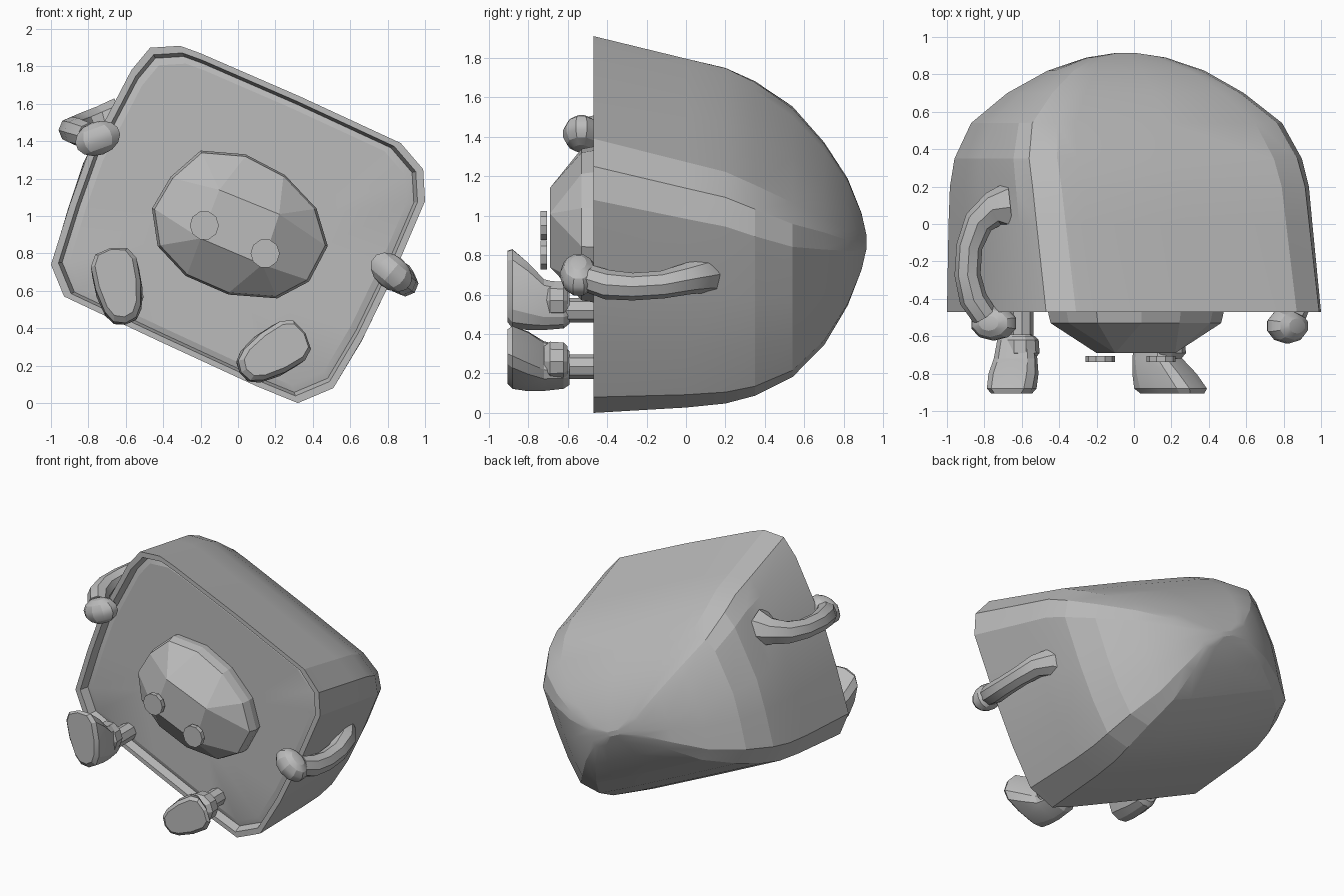
import bpy
import bmesh
import math
from mathutils import Vector

cube = bpy.data.objects.get("Cube")
if cube:
    bpy.data.objects.remove(cube, do_unlink=True)

grey = bpy.data.materials.new("plain grey")
grey.use_nodes = True
grey.diffuse_color = (0.5, 0.5, 0.5, 1)
grey.node_tree.nodes["Principled BSDF"].inputs["Base Color"].default_value = (0.5, 0.5, 0.5, 1)


def loft(name, rings):
    """Skin a list of equal rings, cap both ends and merge repeated points."""
    bm = bmesh.new()
    rows = [[bm.verts.new(p) for p in ring] for ring in rings]
    n = len(rows[0])
    for a, b in zip(rows, rows[1:]):
        for i in range(n):
            j = (i + 1) % n
            bm.faces.new((a[i], a[j], b[j], b[i]))
    bm.faces.new(rows[0])
    bm.faces.new(rows[-1])
    bmesh.ops.remove_doubles(bm, verts=bm.verts, dist=0.0005)
    bmesh.ops.recalc_face_normals(bm, faces=bm.faces)
    mesh = bpy.data.meshes.new(name)
    bm.to_mesh(mesh)
    bm.free()
    mesh.materials.append(grey)
    obj = bpy.data.objects.new(name, mesh)
    bpy.context.collection.objects.link(obj)
    return obj


def smooth(obj, angle):
    bpy.ops.object.select_all(action="DESELECT")
    obj.select_set(True)
    bpy.context.view_layer.objects.active = obj
    bpy.ops.object.shade_smooth_by_angle(angle=math.radians(angle))


def tube(name, path, radii, sides=8):
    """Tube of varying radius through points."""
    pts = [Vector(p) for p in path]
    rings = []
    for i, p in enumerate(pts):
        t = (pts[min(i + 1, len(pts) - 1)] - pts[max(i - 1, 0)]).normalized()
        side = t.cross(Vector((0, 0, 1))).normalized()
        up = side.cross(t)
        rings.append([p + (side * math.cos(a) + up * math.sin(a)) * radii[i]
                      for a in (math.tau * k / sides for k in range(sides))])
    return loft(name, rings)


# Body: leaning rounded-square dome; width and height shrink along its own tilted axes
outline = [(-0.47, 1.9), (-0.31, 1.91), (-0.2, 1.87), (0.33, 1.64), (0.87, 1.39), (0.99, 1.25),
           (1.0, 1.08), (0.82, 0.66), (0.67, 0.35), (0.51, 0.08), (0.32, 0.0), (0.1, 0.09),
           (-0.42, 0.33), (-0.93, 0.57), (-1.0, 0.74), (-0.9, 1.06), (-0.8, 1.34), (-0.57, 1.78)]
middle = Vector((0, 0.96))
wide = Vector((0.9, -0.43)).normalized()
tall = Vector((0.43, 0.9)).normalized()
LOW, HIGH = -0.68, 0.66


def body_ring(y, width, low, high):
    """Front outline at depth y with its sides narrowed and its floor and roof moved."""
    ring = []
    for p in outline:
        d = Vector(p) - middle
        v = low + (d.dot(tall) - LOW) * (high - low) / (HIGH - LOW)
        q = middle + wide * d.dot(wide) * width + tall * v
        ring.append((q.x, y, q.y))
    return ring


sections = [  # depth, width, floor, roof
    (0.915, 0.06, -0.12, -0.09), (0.89, 0.25, -0.17, -0.04), (0.82, 0.47, -0.29, 0.07),
    (0.7, 0.69, -0.43, 0.19), (0.54, 0.9, -0.53, 0.31), (0.35, 0.985, -0.6, 0.42),
    (0.2, 1, -0.635, 0.49), (0, 1, -0.655, 0.54), (-0.47, 1, LOW, HIGH)]
front = [(-0.47, 0.96), (-0.41, 0.94), (-0.42, 0.9), (-0.42, 0.5)]  # lip and shallow hollow
sections += [(y, s, LOW * s, HIGH * s) for y, s in front]
smooth(loft("body", [body_ring(*s) for s in sections]), 14)

# Snout: twelve-sided boss whose facets run to a four-cornered flat front
snout_outline = [(-0.2, 1.35), (0.04, 1.33), (0.25, 1.22), (0.42, 1.04), (0.48, 0.84), (0.38, 0.65),
                 (0.21, 0.56), (-0.05, 0.58), (-0.28, 0.68), (-0.43, 0.84), (-0.46, 1.04), (-0.36, 1.21)]
cx, cz = 0.01, 0.95
rings = [[(cx + (x - cx) * s, y, cz + (z - cz) * s) for x, z in snout_outline]
         for y, s in ((-0.4, 0.98), (-0.47, 1), (-0.53, 0.97))]
top_left, top_right, low_right, low_left = (-0.1, 1.14), (0.22, 1.01), (0.13, 0.74), (-0.2, 0.88)
corners = [top_left] * 2 + [top_right] * 3 + [low_right] * 3 + [low_left] * 3 + [top_left]
rings.append([(x, -0.69, z) for x, z in corners])
loft("snout", rings)

# Two small discs in front of the snout
for name, x, z in (("right_disc", -0.18, 0.95), ("left_disc", 0.145, 0.8)):
    loft(name, [[(x + 0.078 * math.cos(a), y, z + 0.078 * math.sin(a))
                 for a in (math.tau * k / 10 for k in range(10))] for y in (-0.705, -0.738)])

# Arms: flared shoulder, bent tube, rounded fist
arms = (("right", [(-0.66, 0.09, 1.49), (-0.75, 0.08, 1.49), (-0.83, 0.01, 1.475), (-0.88, -0.12, 1.465),
                   (-0.89, -0.27, 1.46), (-0.86, -0.4, 1.45), (-0.8, -0.49, 1.43)], (-0.75, -0.53, 1.415)),
        ("left", [(0.74, 0.09, 0.71), (0.8, 0.08, 0.7), (0.86, 0.01, 0.68), (0.89, -0.12, 0.65),
                  (0.895, -0.27, 0.64), (0.88, -0.4, 0.65), (0.85, -0.49, 0.68)], (0.82, -0.545, 0.7)))
for side, path, hand in arms:
    arm = tube(side + "_arm", path, (0.14, 0.095, 0.08, 0.07, 0.07, 0.075, 0.07))
    smooth(arm, 25)
    bpy.ops.mesh.primitive_uv_sphere_add(segments=10, ring_count=7, radius=1, location=hand)
    fist = bpy.context.object
    fist.name = side + "_hand"
    fist.scale = (0.13, 0.095, 0.09)
    fist.rotation_euler.y = math.radians(-20 if side == "right" else 40)
    fist.data.materials.append(grey)
    smooth(fist, 25)

# Legs: short tube, ankle cuff, and a shoe with its sole facing forward
legs = (("right", (-0.6, 0.42), (-0.68, 0.83), (-0.6, 0.52)),
        ("left", (0.01, 0.16), (0.36, 0.375), (0.13, 0.235)))
shoe_sections = [  # depth, heel end, toe end along the foot, half width
    (-0.905, 0.1, 0.98, 0.1), (-0.88, 0.02, 1.0, 0.122), (-0.8, 0.0, 0.83, 0.125),
    (-0.72, 0.0, 0.62, 0.11), (-0.62, 0.02, 0.56, 0.095), (-0.59, 0.08, 0.48, 0.075)]
for side, heel, toe, ankle in legs:
    h, t = Vector(heel), Vector(toe)
    axis = t - h
    across = Vector((-axis.y, axis.x)).normalized()
    rings = []
    for y, lo, hi, w in shoe_sections:
        ring = []
        for k in range(12):
            c, s = math.cos(math.tau * k / 12), math.sin(math.tau * k / 12)
            c, s = [math.copysign(abs(v) ** 0.7, v) for v in (c, s)]
            p = h + axis * ((lo + hi) / 2 + c * (hi - lo) / 2) + across * s * w * (1 + 0.2 * c)
            ring.append((p.x, y, p.y))
        rings.append(ring)
    smooth(loft(side + "_shoe", rings), 20)
    x, z = ankle
    tube(side + "_leg", [(x, -0.38, z), (x, -0.62, z)], (0.062, 0.062))
    up = axis.normalized() * 0.05
    tube(side + "_cuff", [(x + up.x, y, z + up.y) for y in (-0.6, -0.62, -0.69, -0.72)],
         (0.08, 0.1, 0.105, 0.08), 10)
